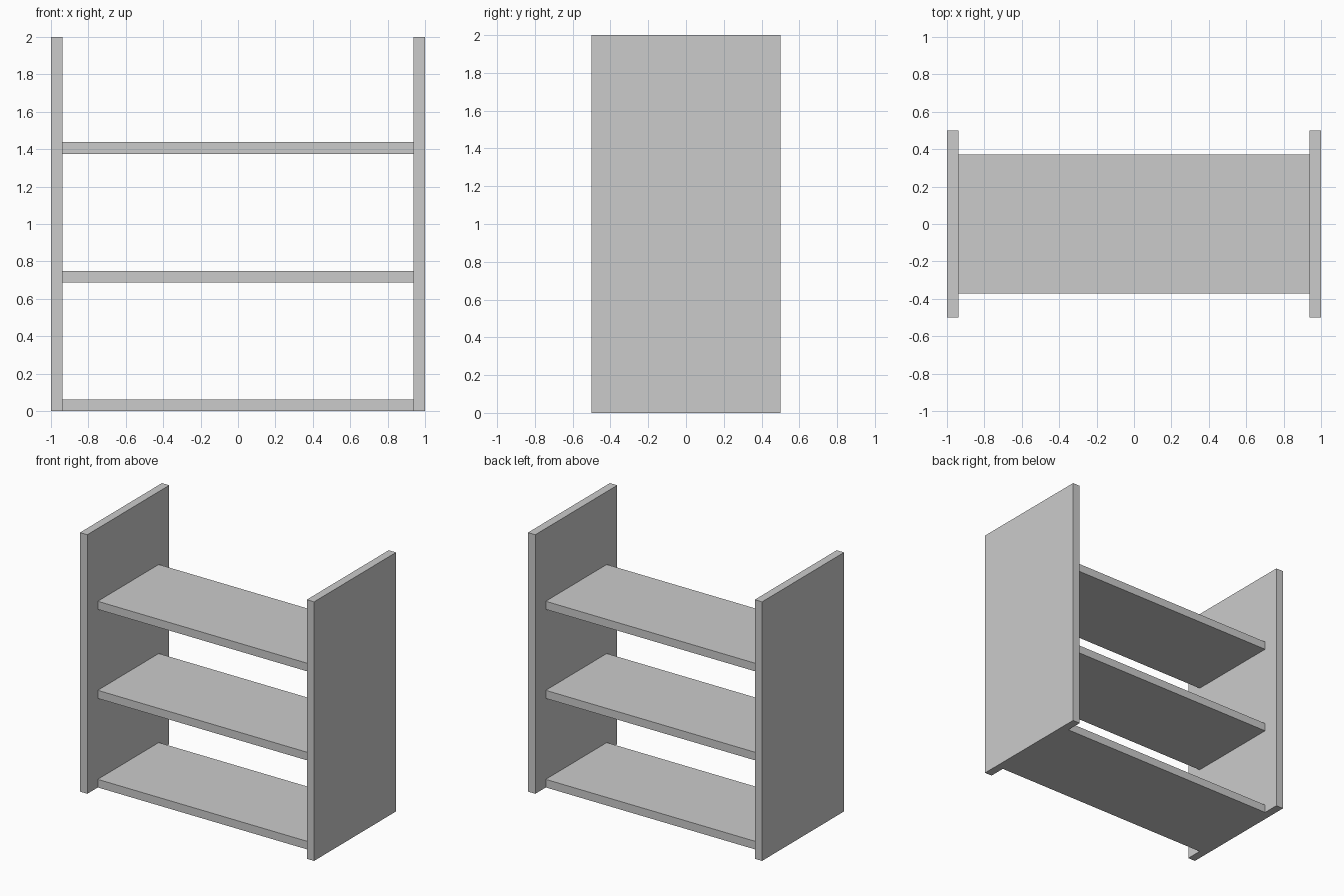
import bpy

if "Cube" in bpy.data.objects:
    bpy.data.objects.remove(bpy.data.objects["Cube"])

T = 0.0625           # board thickness
WIDTH, DEPTH, HEIGHT = 2.0, 1.0, 2.0
SHELF_DEPTH = 0.744


def board(name, size, center):
    bpy.ops.mesh.primitive_cube_add(size=1, location=center)
    ob = bpy.context.object
    ob.name = name
    ob.scale = size
    bpy.ops.object.transform_apply(location=False, rotation=False, scale=True)
    return ob


# Upright side panels
for name, s in (("left_side_panel", -1), ("right_side_panel", 1)):
    board(name, (T, DEPTH, HEIGHT), (s * (WIDTH - T) / 2, 0, HEIGHT / 2))

# Three shelves between the panels
for name, z in (("bottom_shelf", 0.0), ("middle_shelf", 0.6875), ("top_shelf", 1.375)):
    board(name, (WIDTH - 2 * T, SHELF_DEPTH, T), (0, 0, z + T / 2))
